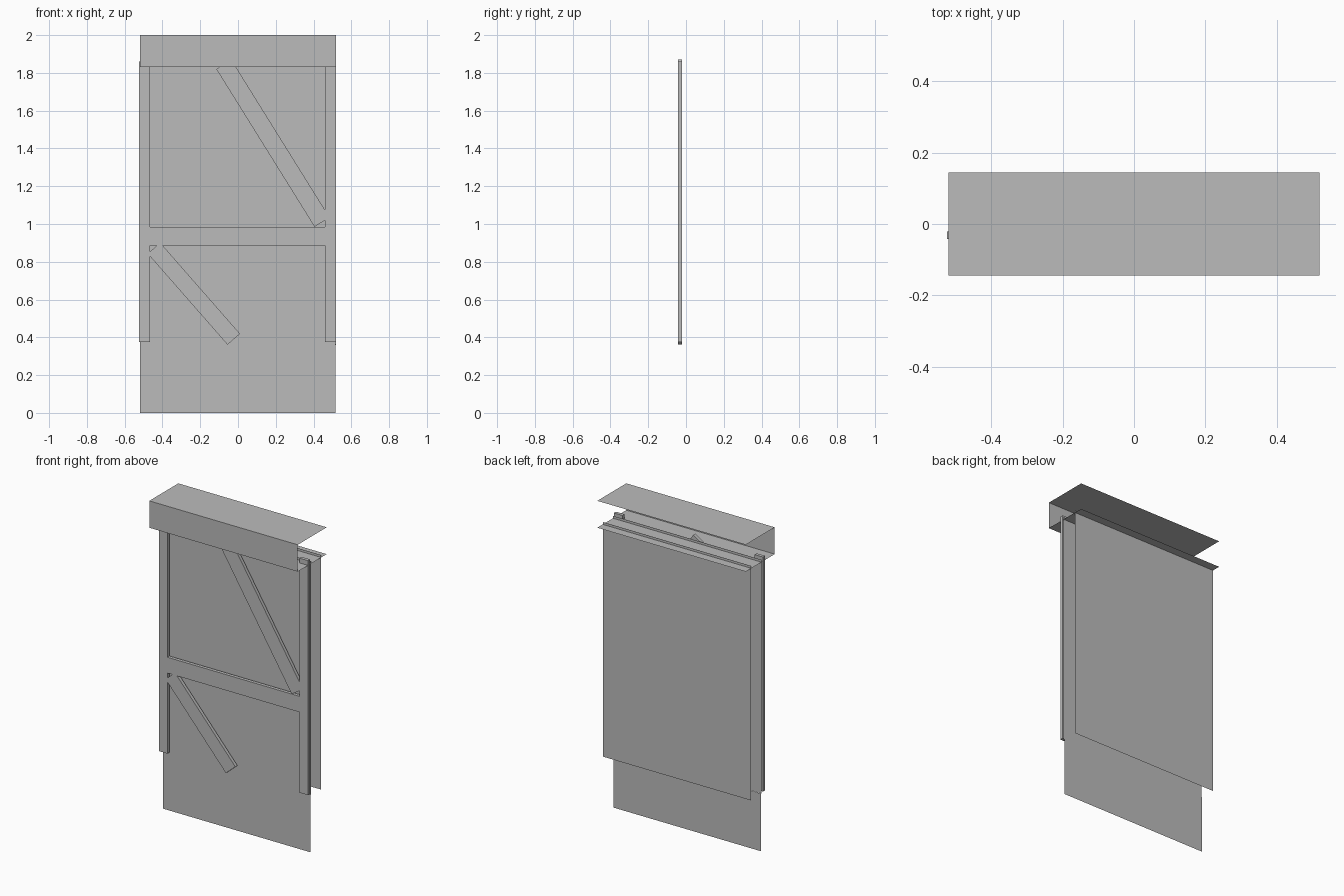
import bpy
from mathutils import Vector

if "Cube" in bpy.data.objects:
    bpy.data.objects.remove(bpy.data.objects["Cube"])

grey = bpy.data.materials.new("plain_grey")
grey.diffuse_color = (0.5, 0.5, 0.5, 1)
grey.use_nodes = True
grey.node_tree.nodes["Principled BSDF"].inputs["Base Color"].default_value = grey.diffuse_color


def make(name, verts, faces):
    mesh = bpy.data.meshes.new(name)
    mesh.from_pydata(verts, [], faces)
    mesh.materials.append(grey)
    obj = bpy.data.objects.new(name, mesh)
    bpy.context.collection.objects.link(obj)
    return obj


def upright(name, x0, x1, z0, z1, y, back=False):
    """Single vertical sheet facing the front, or the back."""
    face = (3, 2, 1, 0) if back else (0, 1, 2, 3)
    make(name, [(x0, y, z0), (x1, y, z0), (x1, y, z1), (x0, y, z1)], [face])


def level(name, x0, x1, y0, y1, z):
    """Single horizontal sheet."""
    make(name, [(x0, y0, z), (x1, y0, z), (x1, y1, z), (x0, y1, z)], [(0, 1, 2, 3)])


def board(name, start, end, width, y0=-0.042, y1=-0.021):
    """Plank along a centre line given in x, z."""
    a, b = Vector(start), Vector(end)
    d = (b - a).normalized()
    side = Vector((d.y, -d.x)) * width / 2
    ring = [a - side, a + side, b + side, b - side]
    verts = [(p.x, y, p.y) for y in (y0, y1) for p in ring]
    make(name, verts, [(0, 1, 2, 3), (7, 6, 5, 4), (0, 4, 5, 1),
                       (1, 5, 6, 2), (2, 6, 7, 3), (3, 7, 4, 0)])


# Header: front valance, top sheet and lower shelf sheet
upright("header_front", -0.52, 0.52, 1.83, 2.0, -0.145)
level("header_top", -0.52, 0.52, -0.145, 0.145, 2.0)
level("header_shelf", -0.52, 0.52, -0.145, 0.145, 1.83)

# Panels: door sheet behind the boards, lower sheet, rear sheet
upright("door_panel", -0.52, 0.52, 0.365, 1.845, -0.012)
upright("lower_panel", -0.52, 0.515, 0.0, 0.365, -0.01)
upright("back_panel", -0.52, 0.52, 0.36, 1.845, 0.09, back=True)

# Door boards: two posts, a middle rail and two diagonal braces
board("left_post", (-0.495, 0.375), (-0.495, 1.86), 0.06)
board("right_post", (0.49, 0.375), (0.49, 1.86), 0.06)
board("middle_rail", (-0.465, 0.935), (0.46, 0.935), 0.10)
board("upper_brace", (-0.075, 1.845), (0.445, 1.01), 0.094)
board("lower_brace", (-0.0225, 0.39), (-0.445, 0.872), 0.088)
